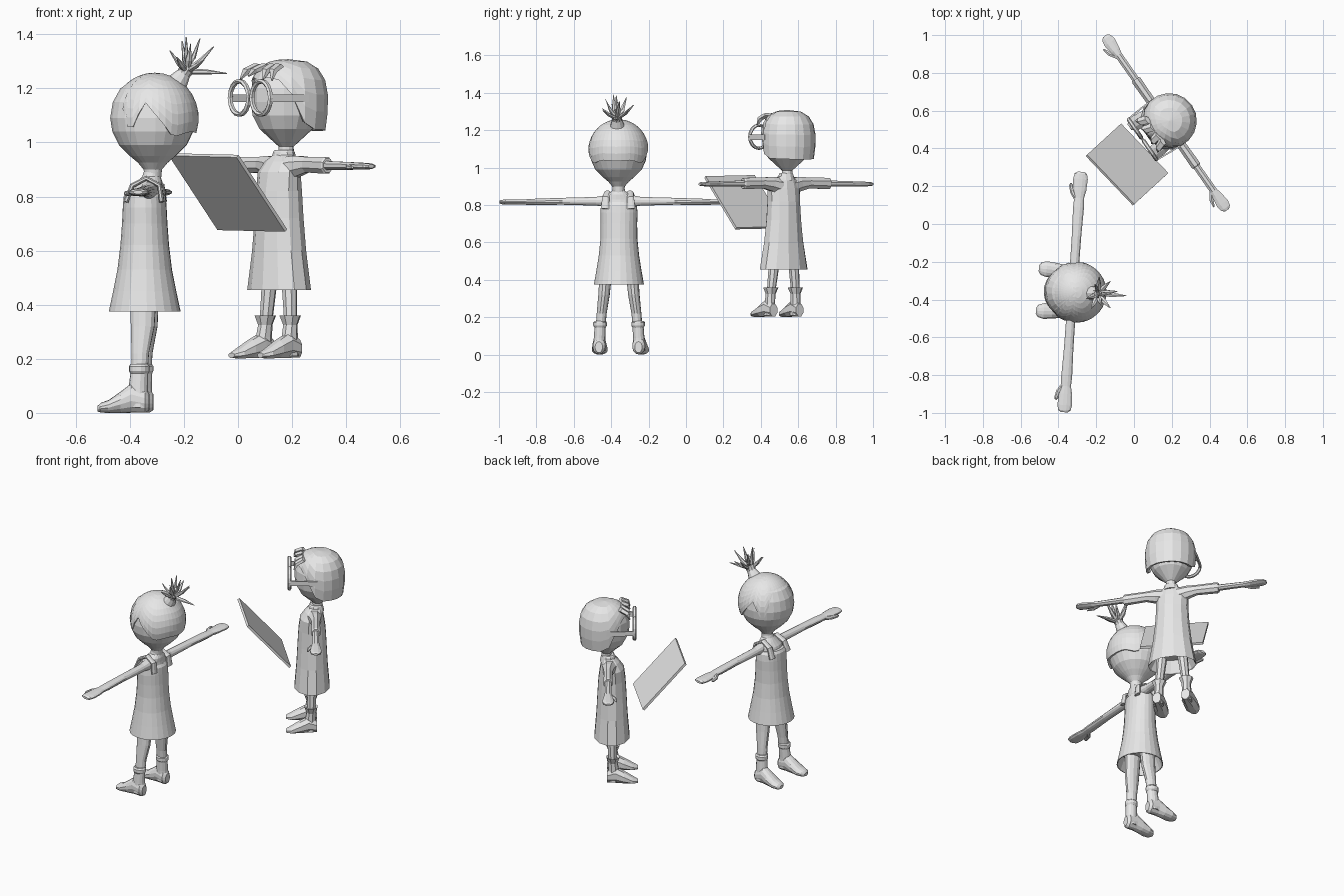
import bpy, bmesh, math
from mathutils import Vector, Matrix

grey = bpy.data.materials.new("plain_grey")
grey.diffuse_color = (0.8, 0.8, 0.8, 1)


def place(x, y, deg):
    return Matrix.Translation((x, y, 0)) @ Matrix.Rotation(math.radians(deg), 4, 'Z')


GIRL = place(-0.325, -0.36, -94)      # both figures are built facing local -y
BOY = place(0.17, 0.535, -55)


def finish(name, bm, matrix=Matrix()):
    bmesh.ops.recalc_face_normals(bm, faces=bm.faces)
    me = bpy.data.meshes.new(name)
    bm.to_mesh(me)
    bm.free()
    me.materials.append(grey)
    ob = bpy.data.objects.new(name, me)
    bpy.context.collection.objects.link(ob)
    ob.matrix_world = matrix


def loft(bm, rings, n=8, axis=None, ref=None, closed=False, mirror=False):
    """Skin rings (x, y, z, ra, rb); axis fixes the ring plane, else it follows the path."""
    pts = [Vector(r[:3]) for r in rings]
    m = len(pts)
    loops = []
    for i, r in enumerate(rings):
        if axis:
            t = Vector(axis).normalized()
        elif closed:
            t = (pts[(i + 1) % m] - pts[i - 1]).normalized()
        else:
            t = (pts[min(i + 1, m - 1)] - pts[max(i - 1, 0)]).normalized()
        up = Vector(ref) if ref else Vector((0, 1, 0) if abs(t.z) > 0.9 else (0, 0, 1))
        u = up.cross(t).normalized()
        v = t.cross(u)
        loops.append([bm.verts.new(pts[i] + u * r[3] * math.cos(a) + v * r[4] * math.sin(a))
                      for a in ((k + 0.5) * math.tau / n for k in range(n))])
    for i in range(m if closed else m - 1):
        a, b = loops[i], loops[(i + 1) % m]
        for k in range(n):
            bm.faces.new((a[k], a[(k + 1) % n], b[(k + 1) % n], b[k]))
    if not closed:
        bm.faces.new(loops[0])
        bm.faces.new(loops[-1])
    if mirror:
        loft(bm, [(-r[0], *r[1:]) for r in rings], n, (-axis[0], *axis[1:]) if axis else None,
             ref, closed)


def part(name, matrix, rings, n=8, **kw):
    bm = bmesh.new()
    loft(bm, rings, n, **kw)
    finish(name, bm, matrix)


Z, X, FWD = (0, 0, 1), (1, 0, 0), (0, -1, 0)


def upright(y, rows):
    return [(0, y, *r) for r in rows]


def hair(name, matrix, y, zc, radius, rz, edge, cols, rows, p, k):
    """Cap of hair whose lower edge height depends on the angle from the front."""
    def limit(deg):
        for (a, za), (b, zb) in zip(edge, edge[1:]):
            if a <= deg <= b:
                return za + (zb - za) * (deg - a) / (b - a)
        return edge[-1][1]

    def width(z):
        d = (z - zc) / rz
        return radius * ((1 - min(1, d) ** p) ** (1 / p) if d > 0 else 1 - k * d * d)
    bm = bmesh.new()
    top = bm.verts.new((0, y, zc + rz))
    grid = []
    for i in range(cols):
        f = math.tau * i / cols
        ze = limit(math.degrees(min(f, math.tau - f)))
        zs = [zc + rz - (zc + rz - ze) * (1 - math.cos(j / rows * math.pi / 2))
              for j in range(1, rows + 1)]
        pairs = [(width(z), z) for z in zs] + [(width(ze) * 0.88, ze + 0.005)]
        grid.append([bm.verts.new((r * math.sin(f), y - r * math.cos(f), z)) for r, z in pairs])
    for i in range(cols):
        a, b = grid[i], grid[(i + 1) % cols]
        bm.faces.new((top, a[0], b[0]))
        for j in range(rows):
            bm.faces.new((a[j], a[j + 1], b[j + 1], b[j]))
    finish(name, bm, matrix)


# ---- girl ----
part("girl_head", GIRL, upright(0.01, [
    (.86, .03, .03), (.90, .034, .034), (.925, .055, .055), (.95, .085, .085),
    (.99, .125, .125), (1.04, .147, .15), (1.09, .152, .158), (1.15, .142, .148),
    (1.2, .115, .12), (1.235, .07, .07), (1.248, .02, .02)]), 24, axis=Z)
hair("girl_hair", GIRL, 0.018, 1.09, .162, .168,
     [(0, 1.195), (36, 1.19), (58, 1.03), (80, 1.15), (120, 1.02), (150, 1.04), (180, 1.035)],
     40, 9, 2, .5)
bm = bmesh.new()                       # tuft: band and spikes
loft(bm, [(0, .10, 1.22, .04, .04), (0, .125, 1.255, .026, .026), (0, .14, 1.28, .03, .03)], 10)
for dx, dy, dz in [(0, .05, .12), (.03, -.06, .075), (-.05, -.02, .11), (.06, .02, .10),
                   (0, .15, -.01), (.07, .07, .04), (-.07, .06, .05), (-.09, 0, .07),
                   (.08, -.03, .05), (-.02, .10, .09), (.02, 0, .125)]:
    loft(bm, [(0, .135, 1.262, .012, .012),
              (dx * .55, .135 + dy * .5, 1.265 + dz * .4, .014, .009),
              (dx, .135 + dy, 1.265 + dz, .002, .002)], 6)
finish("girl_hair_tuft", bm, GIRL)
part("girl_dress", GIRL, upright(-0.02, [
    (.45, .105, .10), (.375, .13, .128), (.375, .134, .133), (.45, .121, .117),
    (.53, .108, .101), (.62, .099, .09), (.70, .098, .084), (.76, .1, .081),
    (.80, .096, .078), (.815, .085, .068)]), 24, axis=Z)
part("girl_shoulders", GIRL, [
    (0, -.015, .78, .088, .068), (0, -.01, .83, .085, .055), (0, 0, .855, .062, .045),
    (0, .005, .875, .036, .034), (0, .01, .90, .03, .03)], 20, axis=Z)
part("girl_dress_straps", GIRL, [
    (.07, -.085, .78, .01, .024), (.066, -.062, .84, .01, .02), (.06, -.01, .868, .01, .018),
    (.066, .04, .84, .01, .02), (.07, .048, .78, .01, .024)], 8, ref=X, mirror=True)
part("girl_arms", GIRL, [
    (.06, 0, .822, .032, .034), (.12, 0, .82, .025, .024), (.3, 0, .82, .026, .019),
    (.45, 0, .817, .03, .017), (.5, 0, .816, .027, .015), (.54, 0, .816, .036, .015),
    (.6, 0, .816, .04, .014), (.628, 0, .816, .034, .012), (.638, 0, .816, .018, .007)],
    12, axis=X, mirror=True)
part("girl_thumbs", GIRL, [
    (.49, -.012, .814, .014, .012), (.53, -.038, .812, .014, .011),
    (.565, -.048, .812, .011, .009), (.575, -.05, .812, .004, .004)], 8, mirror=True)
part("girl_legs", GIRL, [
    (.1, -.032, .14, .026, .03), (.093, -.03, .22, .027, .033), (.08, -.022, .32, .031, .045),
    (.068, -.02, .46, .034, .05)], 12, axis=Z, mirror=True)
part("girl_boot_shafts", GIRL, [
    (.107, -.035, .02, .034, .036), (.105, -.037, .09, .031, .036), (.102, -.033, .145, .03, .033),
    (.102, -.033, .155, .037, .038), (.102, -.033, .172, .037, .038),
    (.102, -.033, .18, .03, .033)], 14, axis=Z, mirror=True)
part("girl_boot_feet", GIRL, [
    (.106, .004, .04, .02, .03), (.106, -.01, .045, .034, .044), (.107, -.06, .056, .036, .055),
    (.109, -.10, .04, .04, .04), (.111, -.145, .024, .043, .024), (.112, -.175, .019, .034, .018),
    (.112, -.187, .016, .016, .01)], 14, axis=FWD, mirror=True)

# ---- boy (low-poly) ----
part("boy_head", BOY, upright(0.01, [
    (.93, .03, .03), (.985, .028, .028), (1.0, .045, .045), (1.05, .1, .1),
    (1.1, .126, .126), (1.15, .133, .133), (1.2, .13, .13), (1.25, .11, .11),
    (1.285, .06, .06)]), 14, axis=Z)
hair("boy_hair", BOY, 0.02, 1.15, .147, .158,
     [(0, 1.23), (30, 1.245), (55, 1.21), (66, 1.14), (85, 1.05), (180, 1.042)],
     18, 6, 2.6, .15)
bm = bmesh.new()                       # loose locks over the forehead
for x0, x1, z1 in [(-.07, -.1, 1.235), (-.02, -.05, 1.245), (.03, .045, 1.235), (.07, .1, 1.23)]:
    loft(bm, [(x0, -.07, 1.285, .025, .014), ((x0 + x1) / 2, -.11, 1.265, .022, .014),
              (x1, -.125, z1, .004, .004)], 5, axis=(0, -.6, -.8))
finish("boy_fringe", bm, BOY)
bm = bmesh.new()                       # round glasses with side arms and bridge
loft(bm, [(.07 + .06 * math.cos(a), -.152, 1.165 + .062 * math.sin(a), .009, .011)
          for a in (i * math.tau / 16 for i in range(16))], 6, ref=(0, 1, 0),
     closed=True, mirror=True)
loft(bm, [(.132, -.152, 1.163, .006, .02), (.139, -.06, 1.163, .006, .02),
          (.142, .01, 1.163, .006, .02)], 4, axis=(0, 1, 0), mirror=True)
loft(bm, [(-.016, -.152, 1.17, .008, .01), (.016, -.152, 1.17, .008, .01)], 6, axis=X)
finish("boy_glasses", bm, BOY)
part("boy_robe", BOY, upright(-0.022, [
    (.53, .1, .075), (.46, .136, .098), (.455, .142, .104), (.6, .115, .092), (.72, .1, .086),
    (.82, .094, .08), (.89, .096, .07)]) + [(0, -.012, .93, .078, .052),
    (0, -.002, .955, .04, .038)], 12, axis=Z)
part("boy_collar", BOY, upright(0, [
    (.93, .05, .048), (.965, .04, .04), (.972, .034, .034)]), 10, axis=Z)
part("boy_sleeves", BOY, [
    (.04, -.01, .90, .05, .05), (.09, -.004, .912, .036, .042), (.15, 0, .918, .026, .031),
    (.275, 0, .915, .028, .033), (.282, 0, .915, .024, .028)], 8, axis=X, mirror=True)
part("boy_arms", BOY, [
    (.26, 0, .915, .02, .018), (.44, 0, .913, .021, .015), (.47, 0, .913, .028, .014),
    (.52, 0, .912, .036, .013), (.55, 0, .912, .03, .011), (.563, 0, .912, .014, .007)],
    8, axis=X, mirror=True)
part("boy_thumbs", BOY, [
    (.435, -.012, .91, .013, .011), (.475, -.038, .908, .012, .01),
    (.51, -.048, .908, .005, .005)], 6, mirror=True)
part("boy_legs", BOY, [
    (.08, -.026, .33, .023, .024), (.062, -.02, .5, .03, .03)], 8, axis=Z, mirror=True)
part("boy_boot_shafts", BOY, [
    (.085, -.03, .21, .03, .034), (.083, -.032, .28, .027, .032), (.081, -.028, .325, .027, .027),
    (.08, -.028, .36, .043, .04), (.08, -.028, .352, .028, .028)], 8, axis=Z, mirror=True)
part("boy_boot_feet", BOY, [
    (.085, .006, .238, .026, .036), (.086, -.04, .25, .034, .05), (.089, -.09, .236, .042, .036),
    (.092, -.14, .22, .042, .02), (.093, -.172, .213, .02, .01)], 8, axis=FWD, mirror=True)

# ---- tilted board held out between the two ----
bm = bmesh.new()
center = Vector((-.037, .315, .815))
across = Vector((.25, -.262, -.006)) / 2
down = Vector((.18, .165, -.275)) / 2
normal = across.cross(down).normalized() * 0.007
bmesh.ops.create_cube(bm, size=2)
for v in bm.verts:
    v.co = center + across * v.co.x + down * v.co.y + normal * v.co.z
finish("board", bm)
